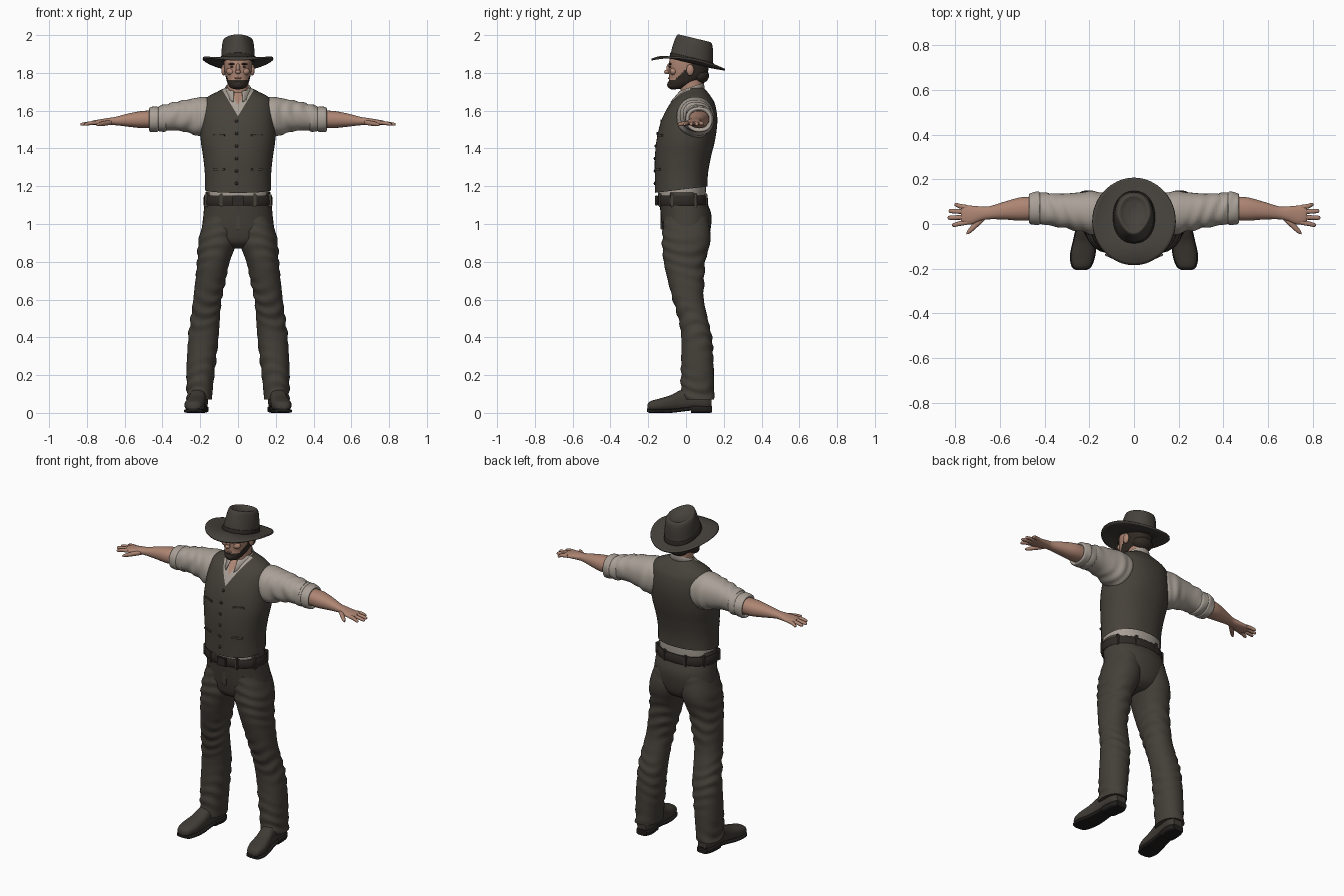
import bpy
import bmesh
from math import sin, cos, pi, copysign
from mathutils import Vector

if "Cube" in bpy.data.objects:
    bpy.data.objects.remove(bpy.data.objects["Cube"])


def material(name, *rgb):
    m = bpy.data.materials.new(name)
    m.use_nodes = True
    m.diffuse_color = (*rgb, 1)
    m.node_tree.nodes["Principled BSDF"].inputs["Base Color"].default_value = (*rgb, 1)
    return m


VEST = material("vest cloth", .062, .054, .043)
TROUSER = material("trouser cloth", .058, .050, .040)
FELT = material("hat felt", .060, .053, .044)
SHIRT = material("shirt linen", .40, .355, .31)
SKIN = material("skin", .42, .235, .17)
HAIR = material("hair", .030, .022, .017)
LEATHER = material("dark leather", .028, .023, .019)
BOOT = material("boot leather", .050, .043, .035)
SOLE = material("sole rubber", .015, .013, .012)


def finish(name, bm, mats, mirror=False, thick=0, angle=.7):
    """Turn a bmesh into a shaded object, optionally mirrored across x."""
    bmesh.ops.recalc_face_normals(bm, faces=bm.faces)
    mesh = bpy.data.meshes.new(name)
    bm.to_mesh(mesh)
    bm.free()
    for m in mats:
        mesh.materials.append(m)
    ob = bpy.data.objects.new(name, mesh)
    bpy.context.collection.objects.link(ob)
    if thick:
        solid = ob.modifiers.new("thickness", 'SOLIDIFY')
        solid.thickness, solid.offset = thick, 0
    if mirror:
        ob.modifiers.new("mirror", 'MIRROR').use_clip = False
    bpy.ops.object.select_all(action='DESELECT')
    ob.select_set(True)
    bpy.context.view_layer.objects.active = ob
    bpy.ops.object.shade_smooth_by_angle(angle=angle)
    return ob


def skin_rows(rows, closed=True, caps=True):
    """Bridge rows of points with quads."""
    bm = bmesh.new()
    rings = [[bm.verts.new(p) for p in row] for row in rows]
    n = len(rings[0])
    for low, high in zip(rings, rings[1:]):
        for i in range(n if closed else n - 1):
            j = (i + 1) % n
            bm.faces.new((low[i], low[j], high[j], high[i]))
    if caps:
        bm.faces.new(rings[0])
        bm.faces.new(rings[-1])
    return bm


def spline(sections, steps):
    """Catmull-Rom interpolation of section tuples."""
    pts = [Vector(s) for s in sections]
    pts = [pts[0]] + pts + [pts[-1]]
    for a, b, c, d in zip(pts, pts[1:], pts[2:], pts[3:]):
        for k in range(steps):
            t = k / steps
            yield b + (c - a) * t / 2 + (a * 2 - b * 5 + c * 4 - d) * t * t / 2 \
                + (b * 3 - a - c * 3 + d) * t ** 3 / 2
    yield pts[-1]


def loft(sections, axis='z', n=36, steps=5, power=2.2, folds=0):
    """Loft ovals (position, centre a, centre b, radius a, radius b) along an axis."""
    order = {'x': (2, 0, 1), 'y': (0, 2, 1), 'z': (0, 1, 2)}[axis]
    rows = []
    for t, a, b, ra, rb in spline(sections, steps):
        row = []
        for i in range(n):
            u = 2 * pi * i / n
            w = folds * sin(t * 95 + 2 * sin(u * 2 + t * 9)) * (1 + sin(u + t * 17))
            ca, cb = (copysign(abs(f(u)) ** (2 / power), f(u)) for f in (cos, sin))
            p = (a + (ra + w) * ca, b + (rb + w) * cb, t)
            row.append(Vector([p[k] for k in order]))
        rows.append(row)
    return skin_rows(rows)


def ball(name, at, size, mat, mirror=False):
    bm = bmesh.new()
    bmesh.ops.create_uvsphere(bm, u_segments=20, v_segments=12, radius=1)
    for v in bm.verts:
        v.co = Vector(at) + v.co * Vector(size)
    return finish(name, bm, [mat], mirror)


def box(name, at, size, mat, mirror=False):
    bm = bmesh.new()
    bmesh.ops.create_cube(bm, size=1)
    for v in bm.verts:
        v.co = Vector(at) + v.co * Vector(size)
    bmesh.ops.bevel(bm, geom=bm.edges[:], offset=min(size) / 5, segments=2, affect='EDGES')
    return finish(name, bm, [mat], mirror)


# Vest: sloped hem, with the open neck cut in as a V of shirt and skin
bm = loft([(1.13, 0, -.025, .178, .14), (1.25, 0, -.025, .175, .14), (1.35, 0, -.017, .184, .148),
           (1.45, 0, 0, .198, .155), (1.55, 0, .018, .195, .148), (1.63, 0, .033, .186, .122),
           (1.67, 0, .04, .165, .095), (1.7, 0, .045, .11, .068), (1.72, 0, .045, .07, .05)], n=48)


def cut(point, normal, clear=False):
    bmesh.ops.bisect_plane(bm, geom=bm.verts[:] + bm.edges[:] + bm.faces[:],
                           plane_co=point, plane_no=normal, clear_inner=clear)


cut((0, -.165, 1.165), (0, -.12, 1), clear=True)
for tip in (1.57, 1.63):
    for side in (-1, 1):
        cut((0, 0, tip), (side, 0, -.6))
for f in bm.faces:
    c = f.calc_center_median()
    if c.y < .02:
        f.material_index = sum(abs(c.x) < (c.z - tip) * .6 for tip in (1.57, 1.63))
chest = [v.co.copy() for v in bm.verts if v.co.y < 0]
finish("vest", bm, [VEST, SHIRT, SKIN])


def chest_y(x, z):
    return min(chest, key=lambda p: (p.x - x) ** 2 + (p.z - z) ** 2).y


for i in range(6):
    z = 1.215 + i * .066
    ball(f"vest_button_{i + 1}", (-.008, chest_y(0, z), z), (.009, .006, .009), LEATHER)
for z in (1.29, 1.47):
    welt = box("vest_pocket_welt", (0, 0, 0), (.065, .008, .012), VEST)
    welt.location = (.1, chest_y(.1, z) - .002, z)
    welt.rotation_euler.z = .42
    twin = welt.copy()
    bpy.context.collection.objects.link(twin)
    twin.location.x, twin.rotation_euler.z = -.1, -.42

# Shirt: waist seen below the vest, collar, sleeves and rolled cuffs
finish("shirt_waist", loft([(1.1, 0, -.022, .165, .122), (1.18, 0, -.022, .168, .127),
                            (1.26, 0, -.022, .165, .125)]), [SHIRT])
rows = [[], [], []]
for i in range(41):
    u = .32 + (2 * pi - .64) * i / 40
    f = (1 + cos(u)) / 2
    for row, r, depth, z in zip(rows, (.082, .066, .06), (.062 + .05 * f ** 3, .06, .055),
                                (1.7 - .06 * f ** 4, 1.745 - .045 * f, 1.68)):
        row.append((r * sin(u), .035 - depth * cos(u) - .012 * f, z))
finish("shirt_collar", skin_rows(rows, closed=False, caps=False), [SHIRT], thick=.006)
finish("sleeve", loft([(.12, .05, 1.57, .085, .09), (.18, .05, 1.565, .098, .108),
                       (.24, .054, 1.57, .088, .094), (.32, .06, 1.572, .076, .077),
                       (.41, .068, 1.56, .07, .066)], 'x', steps=8, folds=.002), [SHIRT], True)
finish("rolled_cuff", loft([(.375, .068, 1.56, .06, .058), (.385, .068, 1.558, .073, .069),
                            (.415, .07, 1.557, .071, .067), (.422, .07, 1.556, .069, .064),
                            (.43, .07, 1.555, .074, .068), (.462, .07, 1.553, .071, .065),
                            (.47, .07, 1.553, .062, .056), (.46, .07, 1.553, .05, .045)],
                           'x', folds=.0012), [SHIRT], True)

# Bare forearms and hands
finish("forearm_and_palm", loft([(.44, .07, 1.555, .053, .046), (.51, .067, 1.553, .052, .045),
                                 (.58, .06, 1.55, .04, .035), (.65, .05, 1.545, .029, .022),
                                 (.69, .046, 1.542, .033, .019), (.73, .04, 1.538, .042, .016),
                                 (.765, .042, 1.536, .04, .012), (.775, .042, 1.535, .03, .008)],
                                'x'), [SKIN], True)
for name, y, spread, tip in (("index", .008, -.012, .815), ("middle", .031, -.003, .835),
                             ("ring", .054, .004, .83), ("little", .074, .012, .805)):
    finish(name + "_finger", loft([(.745, y, 1.537, .011, .01), (.78, y + spread / 2, 1.534, .0105, .01),
                                   (tip - .008, y + spread, 1.528, .009, .008),
                                   (tip, y + spread, 1.527, .003, .003)], 'x', n=14), [SKIN], True)
finish("thumb", loft([(.67, .03, 1.538, .014, .012), (.705, 0, 1.533, .017, .013),
                      (.735, -.028, 1.528, .014, .01), (.75, -.041, 1.525, .005, .005)],
                     'x', n=16), [SKIN], True)

# Trousers and belt
finish("trouser_seat", loft([(.87, 0, .005, .07, .06), (.9, 0, .002, .14, .105), (.96, 0, .003, .187, .125),
                             (1.05, 0, 0, .183, .134), (1.13, 0, -.018, .175, .122),
                             (1.17, 0, -.022, .172, .115)]), [TROUSER])
finish("trouser_leg", loft([(1.04, .092, 0, .08, .115), (.92, .106, .002, .102, .128),
                            (.8, .13, -.008, .086, .11), (.7, .146, 0, .08, .096),
                            (.6, .162, .012, .075, .082), (.5, .173, .037, .077, .078),
                            (.4, .183, .056, .08, .081), (.25, .196, .06, .076, .086),
                            (.12, .203, .06, .069, .088), (.07, .205, .06, .067, .09)],
                           steps=9, folds=.0022), [TROUSER], True)
finish("belt", loft([(1.1, 0, -.018, .178, .13), (1.103, 0, -.018, .184, .136),
                     (1.147, 0, -.02, .181, .134), (1.15, 0, -.02, .175, .128)], steps=2), [LEATHER])
box("belt_buckle", (0, -.157, 1.125), (.06, .014, .052), LEATHER)
for k, u in enumerate((.5, 1.15, 2.1, 2.75)):
    loop = box(f"belt_loop_{k + 1}", (.183 * sin(u), -.019 - .135 * cos(u), 1.126),
               (.018, .018, .07), TROUSER, True)
box("trouser_fly", (0, -.128, 1.03), (.022, .012, .12), TROUSER)

# Boots with separate sole and heel
finish("boot", loft([(-.205, .236, .03, .018, .012), (-.19, .235, .036, .04, .025), (-.14, .23, .042, .053, .034),
                     (-.08, .222, .052, .049, .042), (-.03, .215, .066, .045, .054),
                     (.03, .21, .075, .046, .06), (.1, .205, .07, .047, .058),
                     (.135, .205, .06, .03, .04)], 'y', power=2.5), [BOOT], True)
finish("boot_sole", loft([(-.207, .236, .015, .022, .009), (-.19, .235, .01, .045, .01),
                          (-.14, .23, .01, .057, .01), (-.08, .222, .01, .053, .01),
                          (-.01, .214, .018, .046, .01), (.05, .21, .025, .046, .01)],
                         'y', power=4), [SOLE], True)
finish("boot_heel", loft([(.028, .21, .019, .043, .018), (.035, .21, .019, .047, .019),
                          (.1, .205, .019, .049, .019), (.138, .205, .019, .034, .018)],
                         'y', power=4), [SOLE], True)

# Neck and head, with hair and beard chosen by position
finish("neck", loft([(1.62, 0, .035, .06, .06), (1.69, 0, .03, .056, .058),
                     (1.78, 0, .03, .054, .06)]), [SKIN])
bm = loft([(1.714, 0, -.05, .018, .02), (1.722, 0, -.05, .04, .038), (1.745, 0, -.022, .055, .07),
           (1.775, 0, .006, .064, .096), (1.81, 0, .013, .071, .104), (1.85, 0, .015, .075, .106),
           (1.9, 0, .02, .074, .1)], n=64, steps=8, power=2.3)
for f in bm.faces:
    c = f.calc_center_median()
    f.material_index = c.y > .03 or c.z < 1.762 + max(0, c.y + .06) * .95
finish("head", bm, [SKIN, HAIR])
ball("chin_beard", (0, -.066, 1.737), (.036, .034, .026), HAIR)
ball("nape_hair", (0, .072, 1.785), (.062, .05, .042), HAIR)
ball("lips", (0, -.09, 1.772), (.02, .006, .005), SKIN)
ball("nose_bridge", (0, -.09, 1.822), (.011, .014, .028), SKIN)
ball("nose_tip", (0, -.102, 1.805), (.015, .014, .011), SKIN)
ball("ear", (.076, .022, 1.815), (.012, .02, .03), SKIN, True)
ball("cheek", (.036, -.066, 1.808), (.026, .02, .02), SKIN, True)
ball("eye", (.03, -.083, 1.832), (.013, .006, .004), HAIR, True)
ball("eyebrow", (.032, -.084, 1.847), (.02, .009, .005), HAIR, True)


# Hat: tilted pinched crown, band, and a brim curled up at the sides
def hat_part(name, sections, mat):
    bm = loft(sections, n=48)
    for v in bm.verts:
        pinch = max(0, .04 - v.co.y) * max(0, v.co.z - 1.87) * 28
        v.co.x *= 1 - pinch
        v.co.z -= .24 * (v.co.y - .005)
    finish(name, bm, [mat], angle=1)


hat_part("hat_crown", [(1.855, 0, .03, .09, .113), (1.9, 0, .033, .089, .11), (1.95, 0, .04, .085, .103),
                       (1.983, 0, .044, .078, .094), (1.993, 0, .045, .066, .082),
                       (1.982, 0, .046, .045, .06), (1.972, 0, .046, .015, .025)], FELT)
hat_part("hat_band", [(1.858, 0, .03, .089, .112), (1.861, 0, .03, .094, .117),
                      (1.884, 0, .032, .093, .115), (1.887, 0, .032, .087, .108)], LEATHER)
rows = []
for k in range(9):
    r = k / 8
    row = []
    for i in range(64):
        u = 2 * pi * i / 64
        x, y = (.08 + .106 * r) * sin(u), .024 - .012 * r - (.105 + .09 * r) * cos(u)
        z = 1.862 - .24 * y + r * r * (.034 * sin(u) ** 2 - .02 * cos(u) - .016)
        row.append((x, y, z))
    rows.append(row)
finish("hat_brim", skin_rows(rows, caps=False), [FELT], thick=.009, angle=1)
